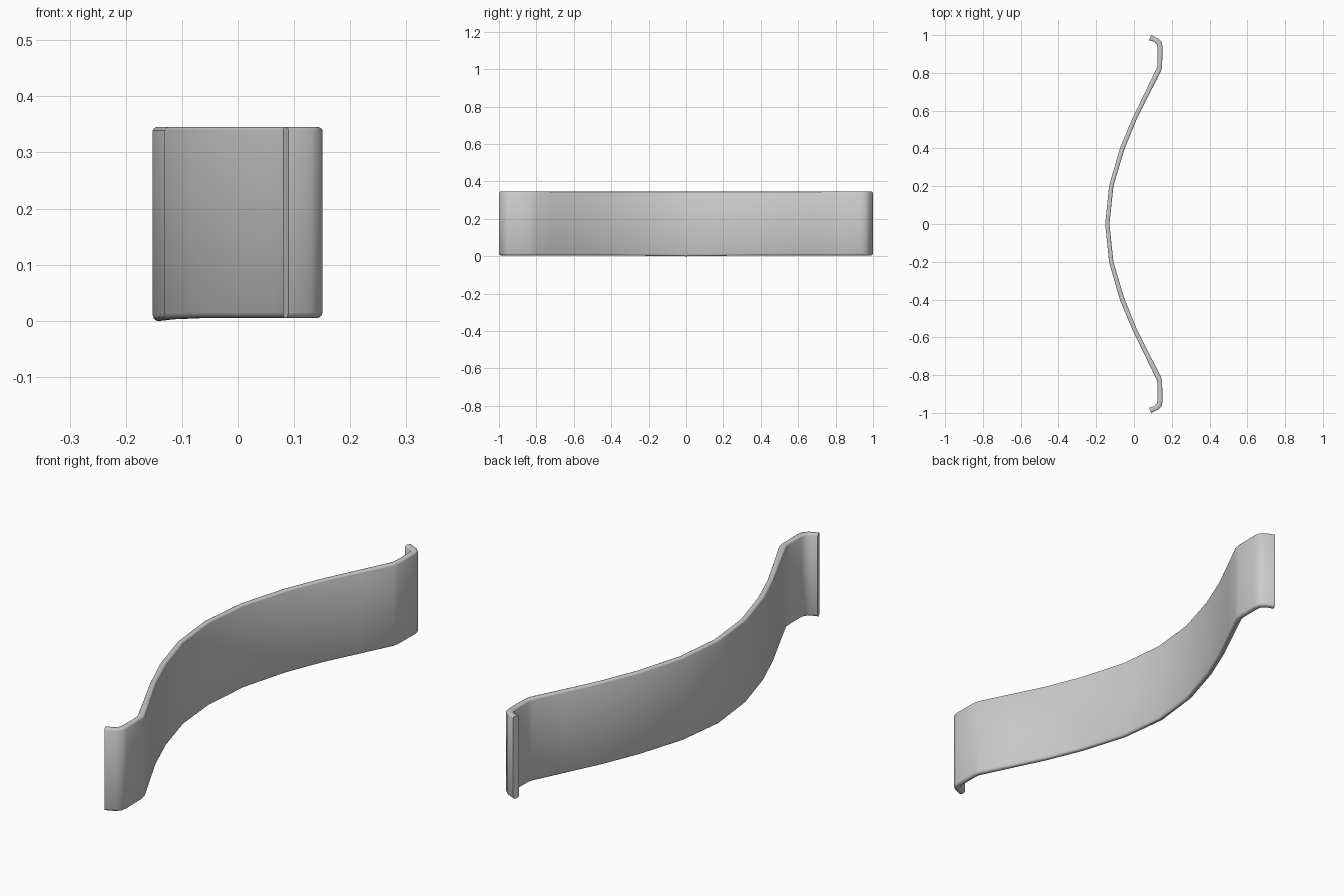
import bpy, bmesh

if "Cube" in bpy.data.objects:
    bpy.data.objects.remove(bpy.data.objects["Cube"])

# Half plan of the strip: (left x, left y, right x, right y) from centre to hooked tip
half = [
    (-0.152, 0.00, -0.130, 0.00),
    (-0.131, 0.205, -0.109, 0.20),
    (-0.073, 0.405, -0.051, 0.395),
    (-0.008, 0.56, 0.012, 0.55),
    (0.060, 0.70, 0.082, 0.69),
    (0.122, 0.83, 0.143, 0.81),
    (0.125, 0.85, 0.149, 0.835),
    (0.125, 0.93, 0.151, 0.94),
    (0.121, 0.95, 0.147, 0.963),
    (0.108, 0.965, 0.130, 0.981),
    (0.080, 0.973, 0.090, 1.00),
]
stations = [(a, -b, c, -d) for a, b, c, d in half[:0:-1]] + half

# Cross-section with softened corners: (fraction across, distance from bottom or top)
TOP = 0.345
bottom = [(0, 0.010), (0.09, 0.004), (0.3, 0), (0.7, 0), (0.91, 0.004), (1, 0.010)]
top = [(1, 0.006), (0.91, 0.002), (0.75, 0), (0.25, 0), (0.09, 0.002), (0, 0.006)]

# Loft the sections along the strip
bm = bmesh.new()
rings = []
for lx, ly, rx, ry in stations:
    base = 0.005 * min(1, abs(ly) / 0.4)
    section = [(t, base + h) for t, h in bottom] + [(t, TOP - h) for t, h in top]
    rings.append([bm.verts.new((lx + (rx - lx) * t, ly + (ry - ly) * t, z))
                  for t, z in section])
for a, b in zip(rings, rings[1:]):
    for i in range(len(a)):
        j = (i + 1) % len(a)
        bm.faces.new((a[i], a[j], b[j], b[i]))
bm.faces.new(rings[0])
bm.faces.new(rings[-1])
bmesh.ops.recalc_face_normals(bm, faces=bm.faces)

mesh = bpy.data.meshes.new("curved_strip")
bm.to_mesh(mesh)
bm.free()
strip = bpy.data.objects.new("curved_strip", mesh)
bpy.context.collection.objects.link(strip)
bpy.context.view_layer.objects.active = strip
strip.select_set(True)
bpy.ops.object.shade_smooth_by_angle(angle=0.7)
